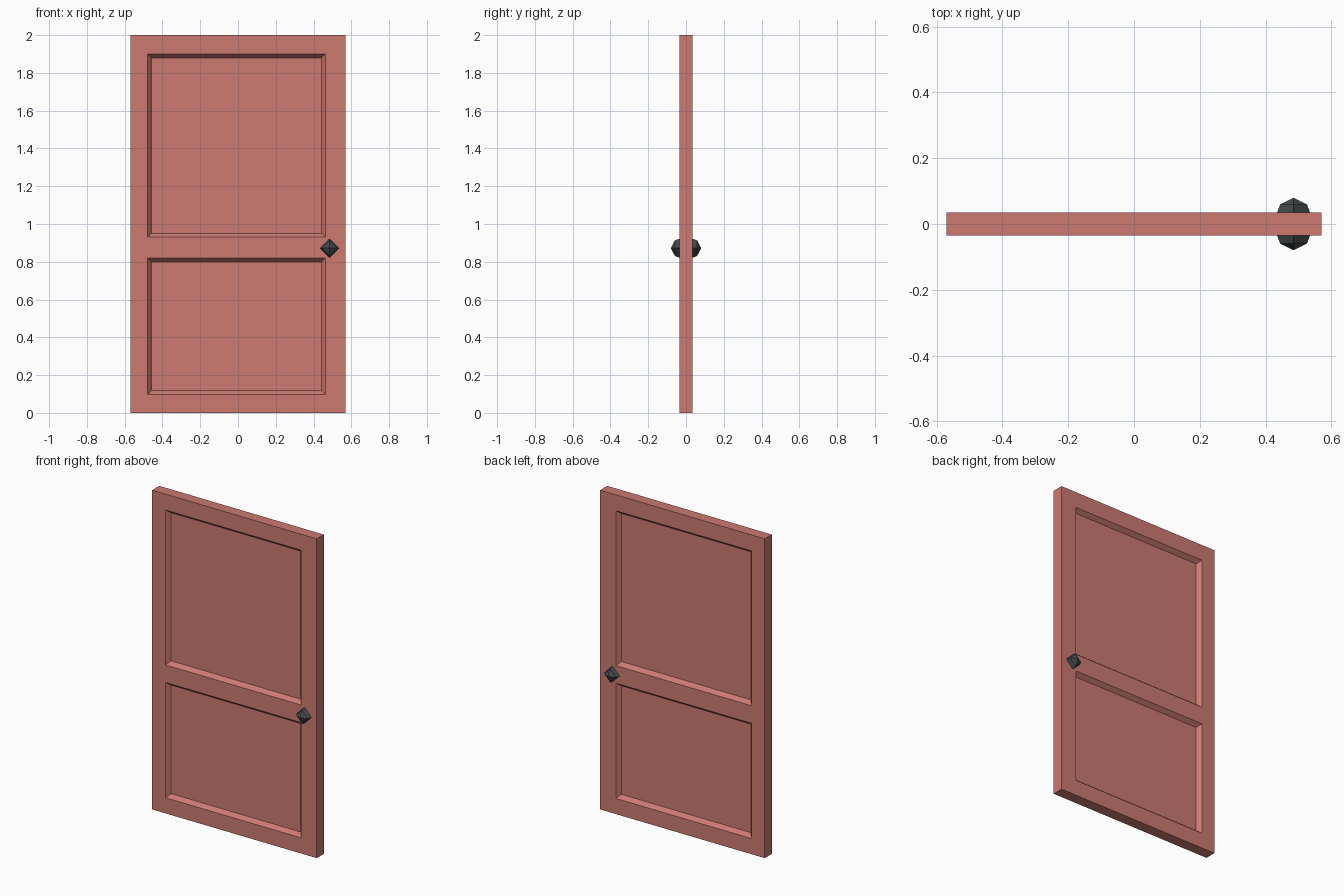
import bpy, bmesh, math
from mathutils import Vector, Matrix

if "Cube" in bpy.data.objects:
    bpy.data.objects.remove(bpy.data.objects["Cube"])


def material(name, rgb):
    m = bpy.data.materials.new(name)
    m.diffuse_color = (*rgb, 1)
    m.use_nodes = True
    m.node_tree.nodes["Principled BSDF"].inputs["Base Color"].default_value = m.diffuse_color
    return m


def make_object(name, bm, mat):
    bmesh.ops.recalc_face_normals(bm, faces=bm.faces)
    me = bpy.data.meshes.new(name)
    bm.to_mesh(me)
    bm.free()
    me.materials.append(mat)
    ob = bpy.data.objects.new(name, me)
    bpy.context.collection.objects.link(ob)
    return ob


door_red = material("faded red", (0.60, 0.195, 0.165))
knob_grey = material("dark grey", (0.062, 0.070, 0.076))

# Door slab, split along the panel borders
W, T, H = 1.14, 0.07, 2.0
x0, x1 = -0.478, 0.462
panels = [(0.098, 0.82), (0.93, 1.90)]
bm = bmesh.new()
bmesh.ops.create_cube(bm, size=1, matrix=Matrix.Translation((0, 0, H / 2)) @ Matrix.Diagonal((W, T, H, 1)))
cuts = [((x, 0, 0), (1, 0, 0)) for x in (x0, x1)]
cuts += [((0, 0, z), (0, 0, 1)) for p in panels for z in p]
for co, no in cuts:
    bmesh.ops.bisect_plane(bm, geom=bm.verts[:] + bm.edges[:] + bm.faces[:], plane_co=co, plane_no=no)

# Sunken panels with sloped borders, front and back
bm.normal_update()
sunk = []
for f in bm.faces:
    c = f.calc_center_median()
    if abs(f.normal.y) > 0.9 and x0 < c.x < x1 and any(a < c.z < b for a, b in panels):
        sunk.append(f)
bmesh.ops.inset_individual(bm, faces=sunk, thickness=0.021, depth=-0.026, use_even_offset=True)
make_object("door", bm, door_red)


# Four-sided faceted knobs on both sides
def knob(name, side):
    bm = bmesh.new()
    rings = []
    for y, r in ((0.0, 0.05), (0.035, 0.05), (0.059, 0.041)):
        rings.append([bm.verts.new((0.485 + r * math.cos(i * math.pi / 2), side * y,
                                    0.872 + r * math.sin(i * math.pi / 2))) for i in range(4)])
    tip = bm.verts.new((0.485, side * 0.08, 0.872))
    for a, b in zip(rings, rings[1:]):
        for i in range(4):
            j = (i + 1) % 4
            bm.faces.new((a[i], a[j], b[j], b[i]))
    for i in range(4):
        bm.faces.new((rings[-1][i], rings[-1][(i + 1) % 4], tip))
    bm.faces.new(rings[0])
    make_object(name, bm, knob_grey)


knob("front_knob", -1)
knob("back_knob", 1)
